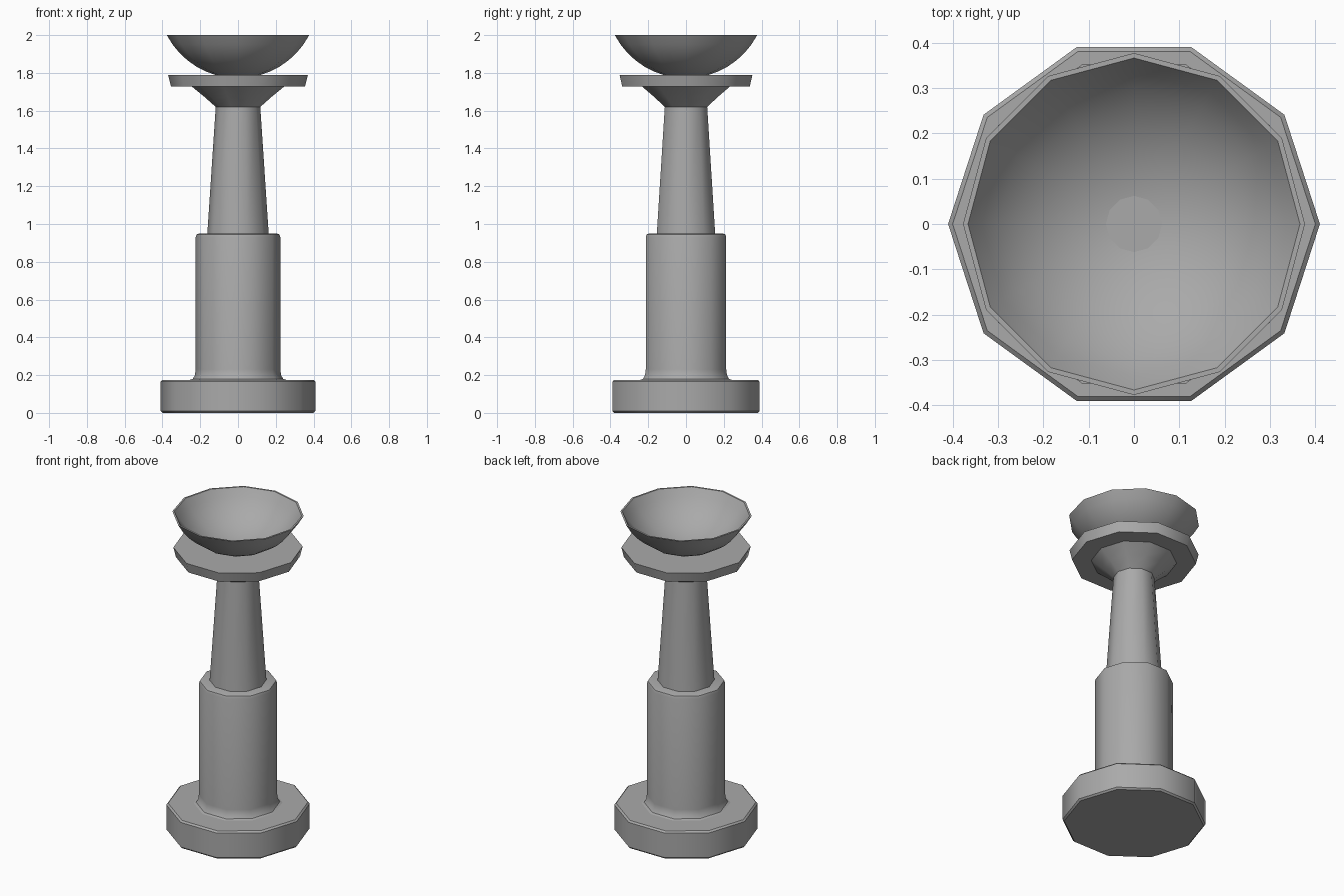
import bpy, bmesh, math

cube = bpy.data.objects.get("Cube")
if cube:
    bpy.data.objects.remove(cube, do_unlink=True)

grey = bpy.data.materials.new("stone_grey")
grey.use_nodes = True
colour = (0.4, 0.4, 0.4, 1)
grey.diffuse_color = colour
grey.node_tree.nodes["Principled BSDF"].inputs["Base Color"].default_value = colour


def lathe(name, profile, sides, smooth=40):
    """Turn a list of (radius, height) into a solid with flat-sided rings."""
    bm = bmesh.new()
    rings = []
    for r, z in profile:
        if r == 0:
            rings.append([bm.verts.new((0, 0, z))] * sides)
        else:
            rings.append([bm.verts.new((r * math.cos(math.tau * i / sides),
                                        r * math.sin(math.tau * i / sides), z))
                          for i in range(sides)])
    for a, b in zip(rings, rings[1:]):
        for i in range(sides):
            j = (i + 1) % sides
            bm.faces.new(list(dict.fromkeys((a[i], a[j], b[j], b[i]))))
    # Cap open ends
    for ring in (rings[0], rings[-1]):
        if ring[0] is not ring[1]:
            bm.faces.new(ring)
    bmesh.ops.recalc_face_normals(bm, faces=bm.faces)
    mesh = bpy.data.meshes.new(name)
    bm.to_mesh(mesh)
    bm.free()
    mesh.materials.append(grey)
    ob = bpy.data.objects.new(name, mesh)
    bpy.context.collection.objects.link(ob)
    bpy.ops.object.select_all(action='DESELECT')
    ob.select_set(True)
    bpy.context.view_layer.objects.active = ob
    bpy.ops.object.shade_smooth_by_angle(angle=math.radians(smooth))
    return ob


# Pedestal: wide foot, filleted column and tapering neck
lathe("foot", [(0.4, 0), (0.41, 0.01), (0.41, 0.165), (0.4, 0.175)], 10)
lathe("column", [(0.26, 0.173), (0.24, 0.18), (0.228, 0.2), (0.224, 0.23),
                 (0.224, 0.93), (0.219, 0.945), (0.205, 0.95)], 10)
lathe("neck", [(0.163, 0.94), (0.118, 1.62)], 10)

# Flared support under the tray
lathe("flare", [(0.118, 1.62), (0.18, 1.675), (0.245, 1.728)], 10)
lathe("tray", [(0.355, 1.728), (0.37, 1.79)], 10)

# Bowl: spherical cap, outside surface up to the rim, then inside surface down
def arc(rim, bottom, steps=8):
    depth = 2 - bottom
    radius = (rim * rim + depth * depth) / (2 * depth)
    sweep = math.asin(rim / radius)
    return [(radius * math.sin(sweep * k / steps),
             bottom + radius * (1 - math.cos(sweep * k / steps)))
            for k in range(steps + 1)]


lathe("bowl", arc(0.377, 1.772) + arc(0.366, 1.785)[::-1], 12)
